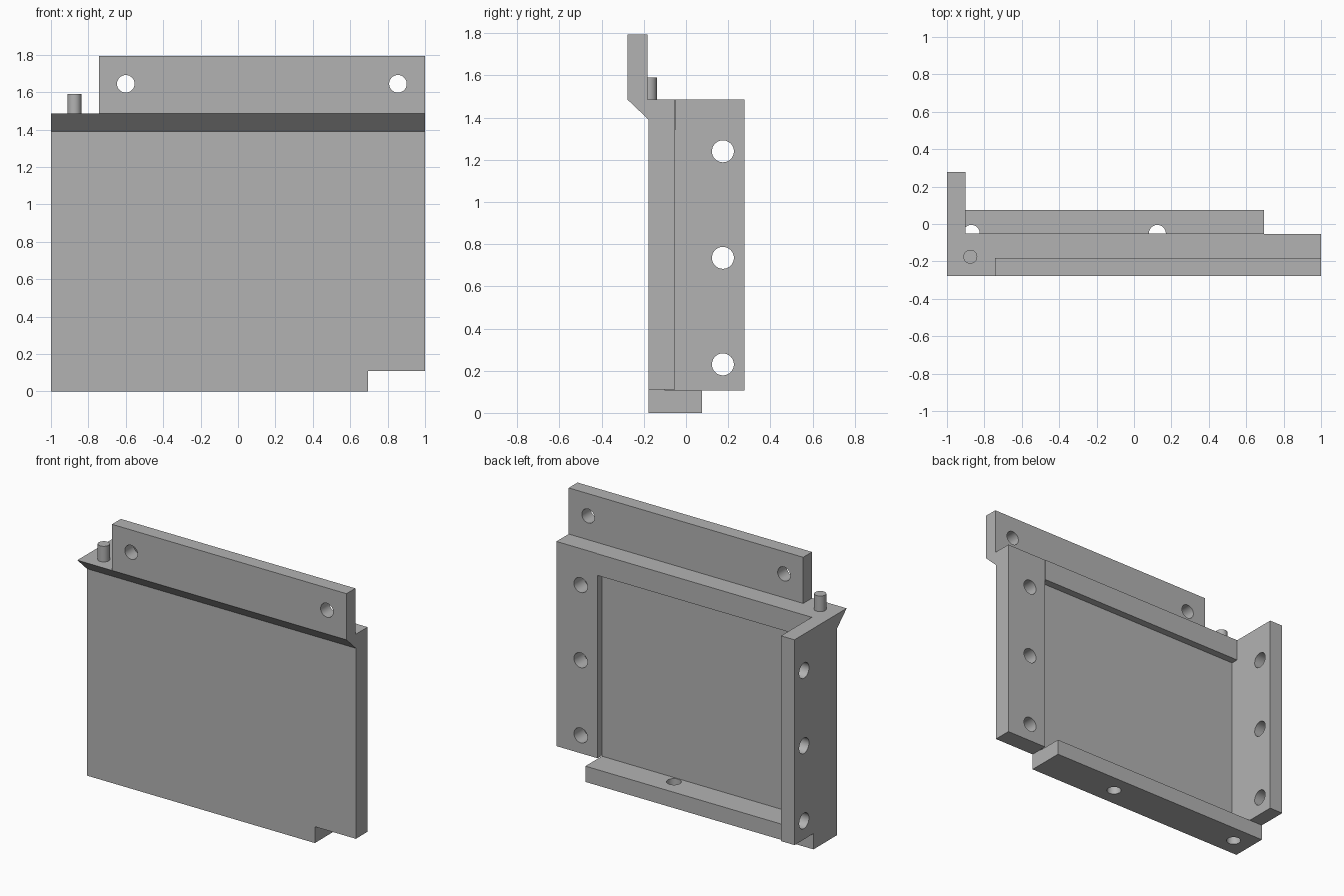
import bpy, bmesh
from mathutils import Matrix
from math import radians

cube = bpy.data.objects.get("Cube")
if cube:
    bpy.data.objects.remove(cube, do_unlink=True)

grey = bpy.data.materials.new("plain grey")
grey.use_nodes = True
colour = (0.45, 0.45, 0.45, 1)
grey.diffuse_color = colour
grey.node_tree.nodes["Principled BSDF"].inputs["Base Color"].default_value = colour


def add(name, bm):
    bmesh.ops.recalc_face_normals(bm, faces=bm.faces)
    mesh = bpy.data.meshes.new(name)
    bm.to_mesh(mesh)
    bm.free()
    obj = bpy.data.objects.new(name, mesh)
    bpy.context.collection.objects.link(obj)
    mesh.materials.append(grey)
    return obj


def extrude_x(name, profile, x0, x1):
    """Prism along x from a (y, z) profile."""
    bm = bmesh.new()
    face = bm.faces.new([bm.verts.new((x0, y, z)) for y, z in profile])
    new = bmesh.ops.extrude_face_region(bm, geom=[face])["geom"]
    verts = [v for v in new if isinstance(v, bmesh.types.BMVert)]
    bmesh.ops.translate(bm, verts=verts, vec=(x1 - x0, 0, 0))
    return add(name, bm)


def box(name, x0, x1, y0, y1, z0, z1):
    return extrude_x(name, [(y0, z0), (y1, z0), (y1, z1), (y0, z1)], x0, x1)


def cylinder(name, centre, radius, length, axis="z"):
    turn = {"x": Matrix.Rotation(radians(90), 4, "Y"),
            "y": Matrix.Rotation(radians(90), 4, "X"),
            "z": Matrix.Identity(4)}[axis]
    bm = bmesh.new()
    bmesh.ops.create_cone(bm, cap_ends=True, segments=48, radius1=radius,
                          radius2=radius, depth=length,
                          matrix=Matrix.Translation(centre) @ turn)
    return add(name, bm)


def cut(target, cutter):
    mod = target.modifiers.new("cut", "BOOLEAN")
    mod.operation = "DIFFERENCE"
    mod.solver = "EXACT"
    mod.object = cutter
    cutter.hide_render = True
    cutter.hide_set(True)


TOP, LEDGE, END = 1.485, 0.106, 0.695
SCREW_HEIGHTS = (0.23, 0.735, 1.24)

# Front panel with its overhanging sloped lip
panel = extrude_x("front_panel", [(-0.177, 0), (-0.1, 0), (-0.1, TOP),
                                  (-0.277, TOP), (-0.177, 1.39)], -1, 1)
cut(panel, box("corner_notch_cutter", END, 1.1, -0.3, 0, -0.1, 0.11))

# Raised frame around the back recess
top_border = box("top_border", -0.9, END, -0.1, -0.05, 1.34, TOP)
side_border = box("side_border", END, 1, -0.1, -0.053, 0.11, TOP)
ledge = box("bottom_ledge", -1, END, -0.1, 0.075, 0, LEDGE)
flange = box("side_flange", -1, -0.9, -0.1, 0.277, LEDGE, TOP)

# Upright mounting rail and locating pin
rail = box("top_rail", -0.743, 1, -0.277, -0.183, TOP, 1.795)
pin = cylinder("locating_pin", (-0.875, -0.175, 1.53), 0.037, 0.12)

# Screw holes
for z in SCREW_HEIGHTS:
    cut(flange, cylinder("flange_hole_cutter", (-0.95, 0.175, z), 0.052, 0.3, "x"))
    blind = cylinder("blind_hole_cutter", (0.82, -0.06, z), 0.05, 0.2, "y")
    cut(side_border, blind)
    cut(panel, blind)
for x in (-0.6, 0.855):
    cut(rail, cylinder("rail_hole_cutter", (x, -0.23, 1.645), 0.047, 0.3, "y"))
for x in (-0.87, 0.125):
    cut(ledge, cylinder("ledge_hole_cutter", (x, -0.05, 0.05), 0.045, 0.3))

# Bake the cuts, drop the cutters, keep sharp edges on smooth holes
parts = [panel, top_border, side_border, ledge, flange, rail, pin]
depsgraph = bpy.context.evaluated_depsgraph_get()
baked = [bpy.data.meshes.new_from_object(p.evaluated_get(depsgraph)) for p in parts]
for part, mesh in zip(parts, baked):
    part.modifiers.clear()
    part.data = mesh
for obj in [o for o in bpy.data.objects if "cutter" in o.name]:
    bpy.data.objects.remove(obj, do_unlink=True)
bpy.ops.object.select_all(action="DESELECT")
for part in parts:
    part.select_set(True)
bpy.context.view_layer.objects.active = panel
bpy.ops.object.shade_smooth_by_angle(angle=radians(30))
